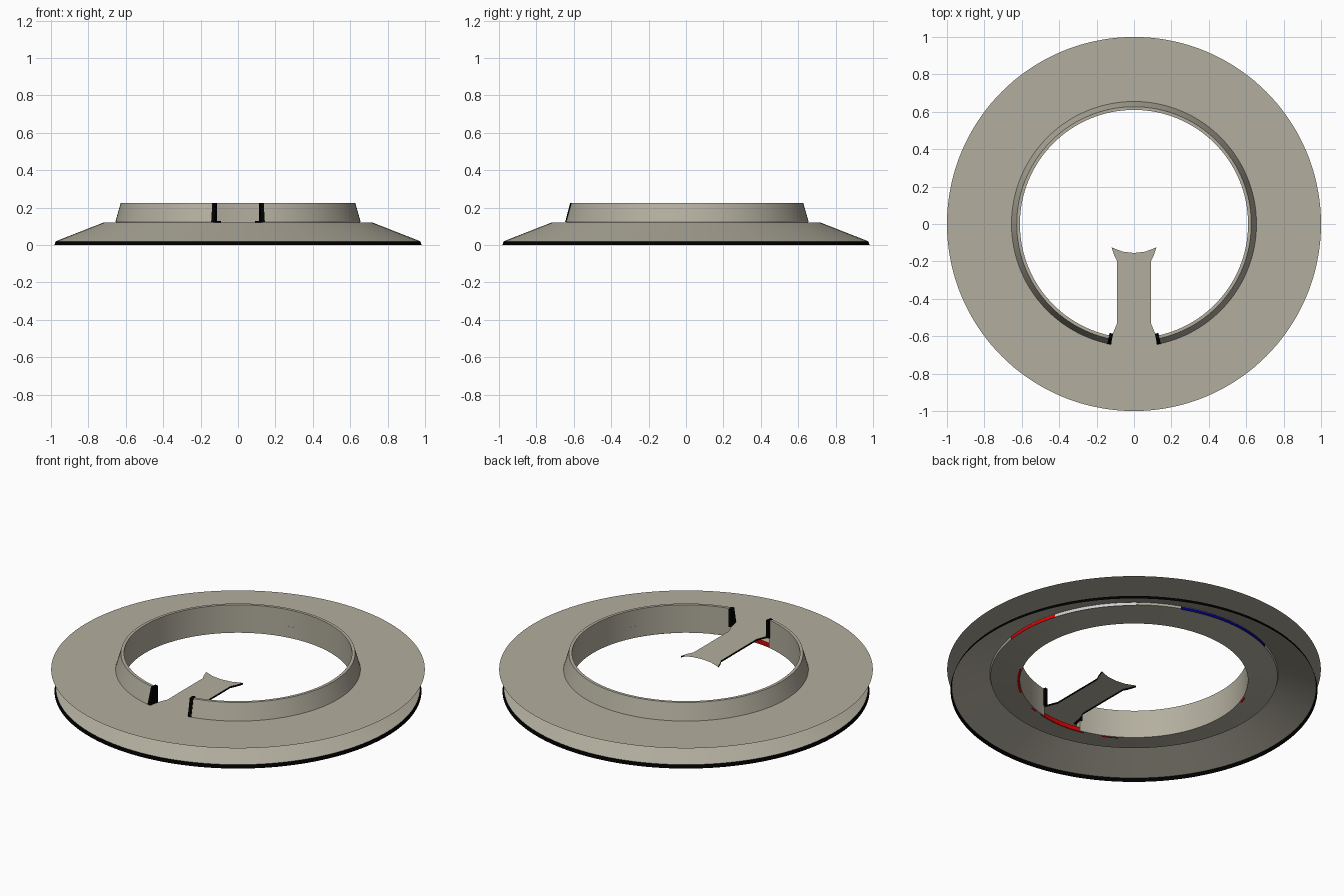
import bpy, bmesh
from math import radians, cos, sin, ceil

cube = bpy.data.objects.get("Cube")
if cube:
    bpy.data.objects.remove(cube)


def material(name, rgb):
    m = bpy.data.materials.new(name)
    m.use_nodes = True
    m.diffuse_color = (*rgb, 1)
    m.node_tree.nodes["Principled BSDF"].inputs["Base Color"].default_value = (*rgb, 1)
    return m


STONE = material("warm grey", (0.45, 0.425, 0.345))
BLACK = material("black", (0.0, 0.0, 0.0))
RED = material("red", (0.8, 0.0, 0.0))
WHITE = material("white", (0.6, 0.6, 0.6))
BLUE = material("blue", (0.0, 0.0, 0.22))


def finish(name, bm, mats):
    mesh = bpy.data.meshes.new(name)
    bm.to_mesh(mesh)
    bm.free()
    for m in mats:
        mesh.materials.append(m)
    obj = bpy.data.objects.new(name, mesh)
    bpy.context.collection.objects.link(obj)
    bpy.ops.object.select_all(action="DESELECT")
    obj.select_set(True)
    bpy.context.view_layer.objects.active = obj
    bpy.ops.object.shade_smooth_by_angle(angle=radians(25))
    return obj


def sweep(name, profile, mat, start=0, end=360, closed=False):
    """Turn an (r, z) profile about the z axis between two angles in degrees."""
    bm = bmesh.new()
    full = end - start == 360
    steps = max(1, ceil((end - start) / 2.5))
    rings = []
    for i in range(steps if full else steps + 1):
        a = radians(start + (end - start) * i / steps)
        rings.append([bm.verts.new((r * cos(a), r * sin(a), z)) for r, z in profile])
    n = len(profile)
    for i in range(steps):
        one, two = rings[i], rings[(i + 1) % len(rings)]
        for j in range(n if closed else n - 1):
            k = (j + 1) % n
            bm.faces.new((one[j], two[j], two[k], one[k]))
    if closed and not full:
        bm.faces.new(rings[0])
        bm.faces.new(rings[-1])
    if closed:
        bmesh.ops.recalc_face_normals(bm, faces=bm.faces)
    return finish(name, bm, [mat])


TOP = 0.128
FRONT = -90
GAP = 11.8

# Flat deck, sloping skirt, dark base band and underside
sweep("deck", [(1.0, TOP), (0.61, TOP)], STONE)
sweep("skirt", [(0.975, 0.02), (0.72, 0.12)], STONE)
sweep("base_band", [(0.982, 0.0), (0.975, 0.02)], BLACK)
sweep("underside", [(0.615, 0.06), (0.768, 0.085), (0.772, 0.098)], STONE)

# Raised collar, open at the front
collar = [(0.61, 0.06), (0.61, 0.225), (0.627, 0.225), (0.655, TOP), (0.64, 0.066)]
sweep("collar", collar, STONE, FRONT + GAP, FRONT + 360 - GAP, True)

# Dark posts on both ends of the collar
post = [(0.597, 0.122), (0.597, 0.226), (0.63, 0.226), (0.658, 0.122)]
for side, name in ((1, "left_post"), (-1, "right_post")):
    a, b = sorted((FRONT + side * (GAP - 1), FRONT + side * (GAP + 0.8)))
    sweep(name, post, BLACK, a, b, True)

# Walkway reaching in from the gap, flared at both ends, with dark side skirts
half = [(0.125, -0.63), (0.115, -0.59), (0.09, -0.53), (0.09, -0.2),
        (0.105, -0.17), (0.12, -0.125), (0.06, -0.148)]
outline = half + [(0, -0.155)] + [(-x, y) for x, y in reversed(half)]
bm = bmesh.new()
verts = [bm.verts.new((x, y, TOP)) for x, y in outline]
bm.faces.new(verts)
for a, b in zip(verts[:], verts[1:]):
    if abs(b.co.y - a.co.y) > abs(b.co.x - a.co.x):
        low = [bm.verts.new((v.co.x, v.co.y, TOP - 0.01)) for v in (a, b)]
        bm.faces.new((a, low[0], low[1], b)).material_index = 1
finish("walkway", bm, [STONE, BLACK])

# Coloured strips standing on the outer edge of the underside
for name, mat, a, b in (("red_strip", RED, -8, 17), ("white_strip", WHITE, 17, 51),
                        ("blue_strip", BLUE, 69, 115)):
    sweep(name, [(0.775, 0.076), (0.775, 0.094)], mat, a, b)

# Red inner band, open to view in the gap, and red marks on the inner lower edge
sweep("gap_band", [(0.617, 0.085), (0.617, 0.056)], RED, FRONT - 14, FRONT + 14)
for i, (a, b) in enumerate(((-52, -28), (-72, -68), (-122, -114), (157, 162))):
    sweep(f"inner_mark_{i + 1}", [(0.613, 0.058), (0.625, 0.059)], RED, a, b)
